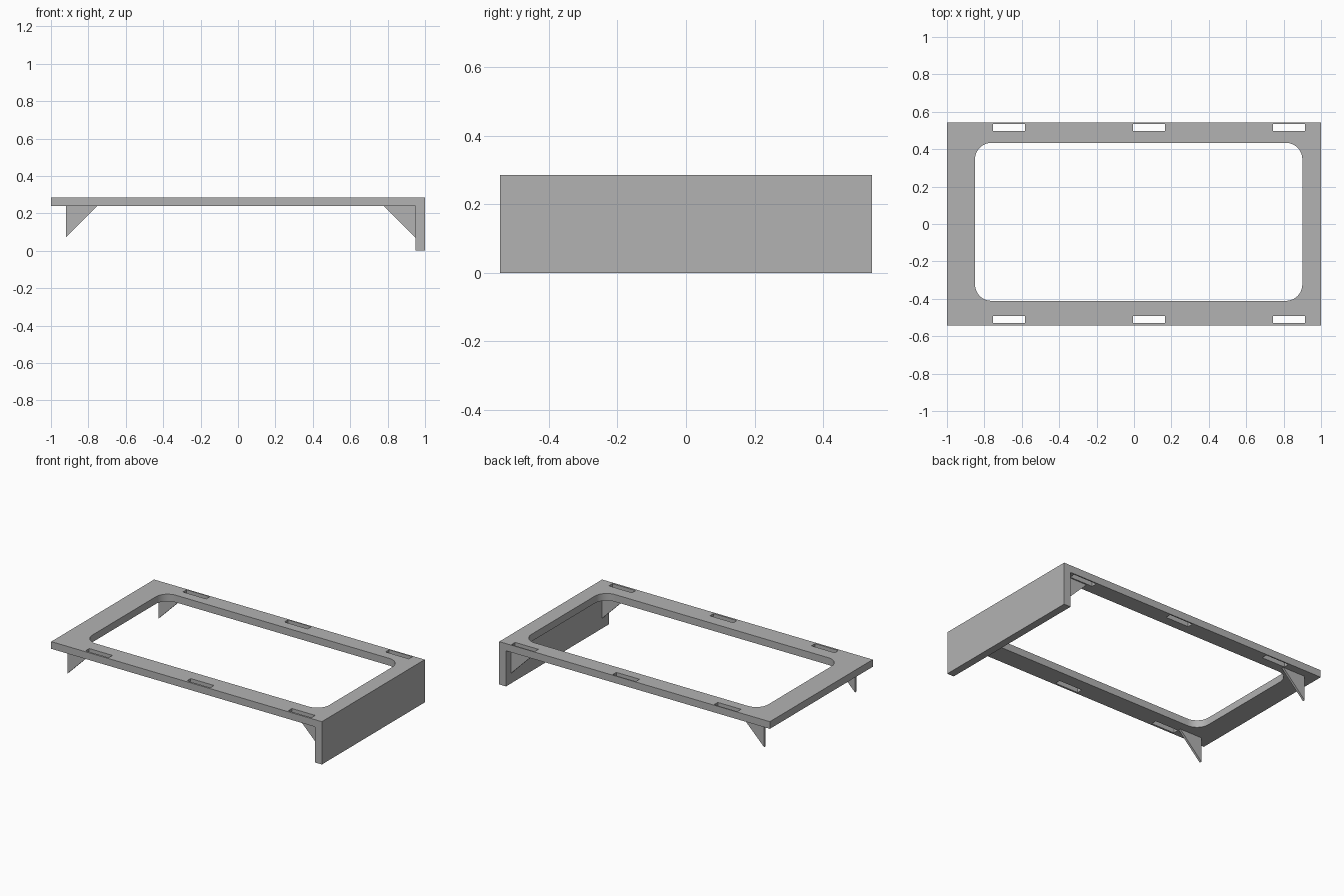
import bpy, bmesh, math
from mathutils import Vector

if "Cube" in bpy.data.objects:
    bpy.data.objects.remove(bpy.data.objects["Cube"], do_unlink=True)

HALF_Y, TOP, UNDER = 0.543, 0.286, 0.238

grey = bpy.data.materials.new("plain grey")
grey.use_nodes = True
colour = (0.448, 0.448, 0.448, 1)
grey.diffuse_color = colour
grey.node_tree.nodes["Principled BSDF"].inputs["Base Color"].default_value = colour


def rect(x0, x1, y0, y1, r=0, steps=10):
    """Corner points of a rectangle, rounded when r > 0."""
    if r == 0:
        return [(x0, y0), (x1, y0), (x1, y1), (x0, y1)]
    centres = [(x1 - r, y1 - r), (x0 + r, y1 - r), (x0 + r, y0 + r), (x1 - r, y0 + r)]
    return [(cx + r * math.cos(a), cy + r * math.sin(a))
            for q, (cx, cy) in enumerate(centres)
            for a in [(q + i / steps) * math.pi / 2 for i in range(steps + 1)]]


def extruded(name, loops, place, depth):
    """Fill an outline (with holes), then extrude it along depth."""
    bm = bmesh.new()
    for loop in loops:
        vs = [bm.verts.new(place(*p)) for p in loop]
        for a, b in zip(vs, vs[1:] + vs[:1]):
            bm.edges.new((a, b))
    if len(loops) == 1:
        bm.faces.new(bm.verts[:])
    else:
        bmesh.ops.triangle_fill(bm, use_beauty=True, use_dissolve=False, edges=bm.edges[:])
    new = bmesh.ops.extrude_face_region(bm, geom=bm.faces[:], use_keep_orig=True)
    bmesh.ops.translate(bm, vec=Vector(depth),
                        verts=[v for v in new["geom"] if isinstance(v, bmesh.types.BMVert)])
    bmesh.ops.recalc_face_normals(bm, faces=bm.faces[:])
    mesh = bpy.data.meshes.new(name)
    bm.to_mesh(mesh)
    bm.free()
    mesh.materials.append(grey)
    ob = bpy.data.objects.new(name, mesh)
    bpy.context.collection.objects.link(ob)
    return ob


# Frame plate with a rounded opening and six slots
outline = [rect(-1, 1, -HALF_Y, HALF_Y), rect(-0.85, 0.90, -0.411, 0.434, 0.088)]
for x in (-0.755, -0.005, 0.743):
    for y in (-0.530, 0.497):
        outline.append(rect(x, x + 0.172, y, y + 0.038))
frame = extruded("frame_plate", outline, lambda x, y: (x, y, UNDER), (0, 0, TOP - UNDER))

# End wall hanging from the left edge
extruded("end_wall", [rect(0.95, 1, -HALF_Y, HALF_Y)], lambda x, y: (x, y, 0), (0, 0, UNDER))

# Thin triangular brackets under the four corners
for side, y in (("front", -0.485), ("back", 0.474)):
    for end, upright, tip in (("right", -0.92, -0.755), ("left", 0.95, 0.78)):
        drop = UNDER - abs(upright - tip)
        extruded(f"{side}_{end}_bracket",
                 [[(upright, UNDER), (tip, UNDER), (upright, drop)]],
                 lambda x, z, y=y: (x, y, z), (0, 0.015, 0))

# Smooth the rounded corners, keep the edges sharp
bpy.ops.object.select_all(action="DESELECT")
frame.select_set(True)
bpy.context.view_layer.objects.active = frame
bpy.ops.object.shade_smooth_by_angle(angle=math.radians(30))
